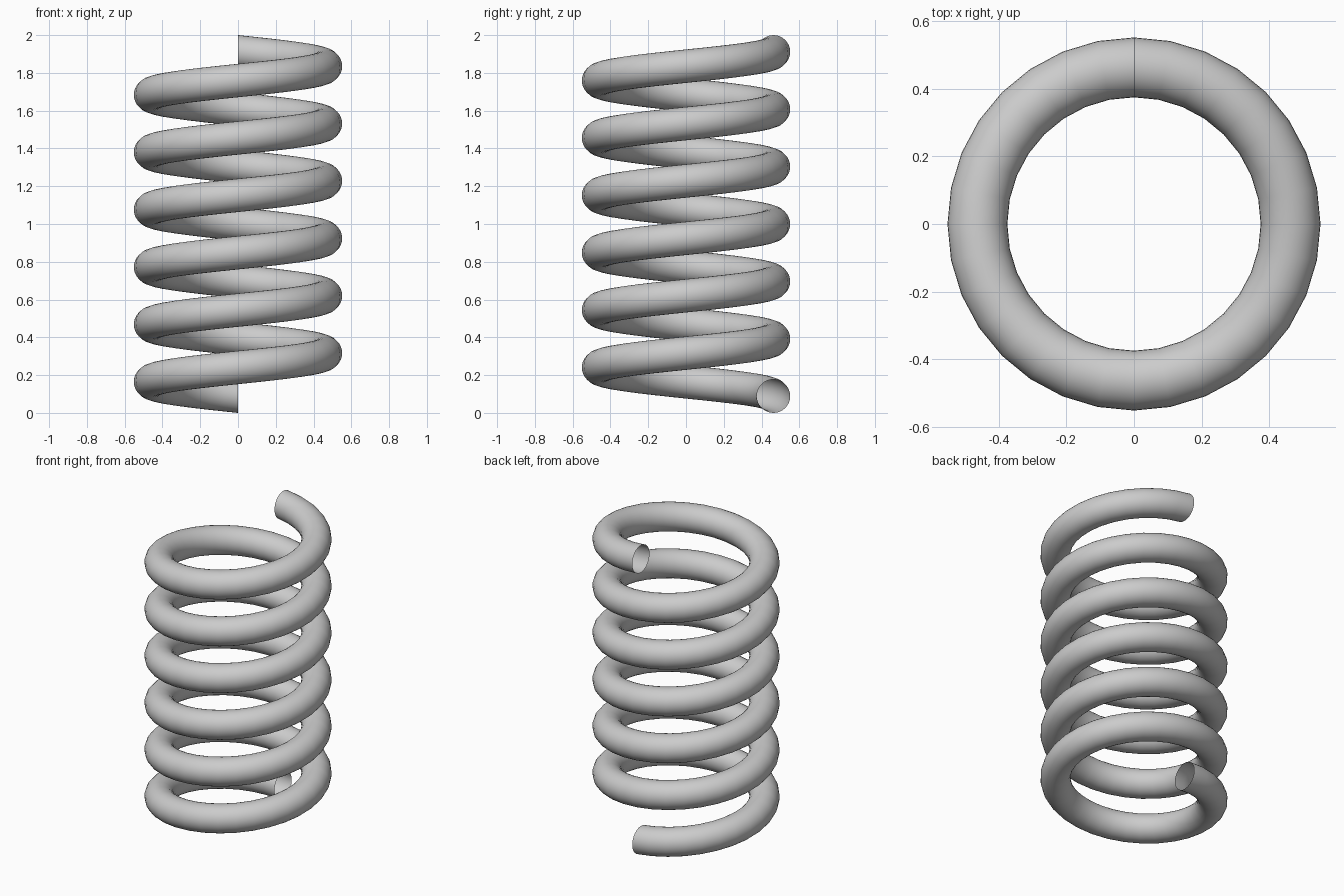
import bpy, bmesh
from math import pi
from mathutils import Matrix, Vector

if "Cube" in bpy.data.objects:
    bpy.data.objects.remove(bpy.data.objects["Cube"])

COIL_R, WIRE_R, TURNS, STEPS, SIDES = 0.463, 0.0885, 6, 32, 32
RISE = 2.0 - 2 * WIRE_R          # height gained by the wire centre

# Wire cross-section: upright circle in the x = 0 plane at the back
bm = bmesh.new()
section = Matrix.Translation((0, COIL_R, WIRE_R)) @ Matrix.Rotation(pi / 2, 4, 'Y')
bmesh.ops.create_circle(bm, cap_ends=False, segments=SIDES, radius=WIRE_R, matrix=section)

# Sweep it upward, counter-clockwise seen from above, leaving the ends open
bmesh.ops.spin(bm, geom=bm.verts[:] + bm.edges[:], cent=(0, 0, 0), axis=(0, 0, 1),
               dvec=Vector((0, 0, RISE / (TURNS * STEPS))),
               angle=2 * pi * TURNS, steps=TURNS * STEPS, use_duplicate=False)
bmesh.ops.recalc_face_normals(bm, faces=bm.faces[:])
for f in bm.faces:
    f.smooth = True

mesh = bpy.data.meshes.new("coil_spring")
bm.to_mesh(mesh)
bm.free()
spring = bpy.data.objects.new("coil_spring", mesh)
bpy.context.collection.objects.link(spring)
